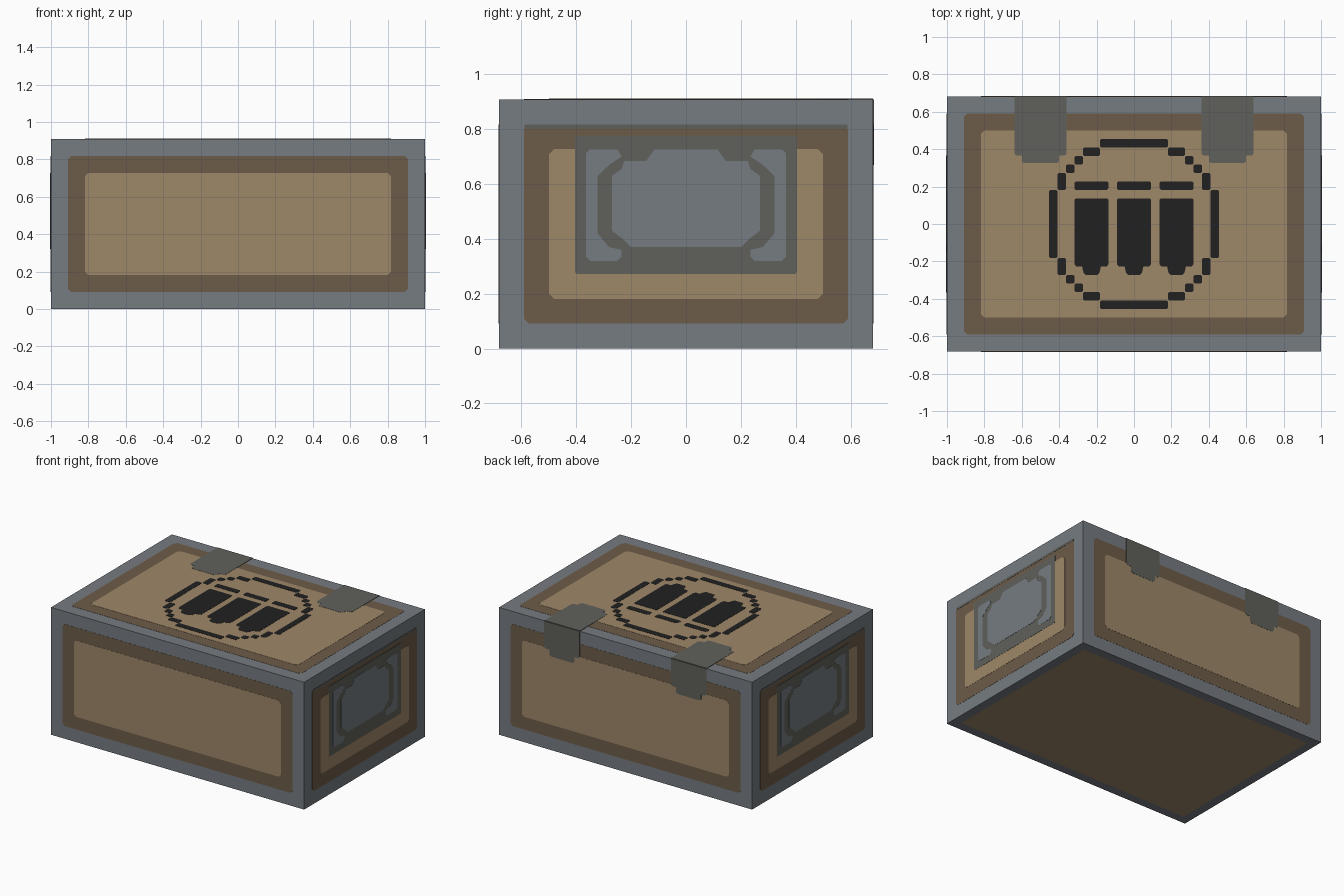
import bpy, bmesh
from mathutils import Vector

if "Cube" in bpy.data.objects:
    bpy.data.objects.remove(bpy.data.objects["Cube"])

W, D, H = 1.0, 15 / 22, 10 / 11      # half width, half depth, height
B = 1 / 11                           # width of one frame band
U = 1 / 22                           # stencil cell
STEP = 0.0012                        # paint layer thickness


def material(name, r, g, b):
    lin = lambda c: (c / 255 / 12.92) if c < 11 else ((c / 255 + 0.055) / 1.055) ** 2.4
    m = bpy.data.materials.new(name)
    m.diffuse_color = (lin(r), lin(g), lin(b), 1)
    m.use_nodes = True
    m.node_tree.nodes["Principled BSDF"].inputs["Base Color"].default_value = m.diffuse_color
    return m


STEEL = material("steel grey", 118, 124, 130)
BROWN = material("dark brown", 109, 92, 72)
TAN = material("tan", 158, 135, 104)
OLIVE = material("olive grey", 96, 97, 91)
BLACK = material("stencil black", 33, 33, 33)

# Each side maps 2D outline coordinates plus a height above the surface to 3D
SIDES = {
    "front": lambda a, b, h: (a, -D - h, b),
    "back": lambda a, b, h: (a, D + h, b),
    "right": lambda a, b, h: (W + h, a, b),
    "left": lambda a, b, h: (-W - h, a, b),
    "top": lambda a, b, h: (a, b, H + h),
}


def finish(bm, name, mats):
    me = bpy.data.meshes.new(name)
    bm.to_mesh(me)
    bm.free()
    for m in mats:
        me.materials.append(m)
    ob = bpy.data.objects.new(name, me)
    bpy.context.collection.objects.link(ob)


def rect(x0, x1, y0, y1, c=0.018):
    """Rectangle with small chamfered corners."""
    return [(x0 + c, y0), (x1 - c, y0), (x1, y0 + c), (x1, y1 - c),
            (x1 - c, y1), (x0 + c, y1), (x0, y1 - c), (x0, y0 + c)]


def plate(name, side, outlines, level, mat):
    """Thin painted plates standing on one side of the box."""
    bm = bmesh.new()
    for pts in outlines:
        low = [bm.verts.new(SIDES[side](a, b, 0)) for a, b in pts]
        high = [bm.verts.new(SIDES[side](a, b, level * STEP)) for a, b in pts]
        bm.faces.new(low)
        bm.faces.new(high)
        for i in range(len(pts)):
            j = (i + 1) % len(pts)
            bm.faces.new((low[i], low[j], high[j], high[i]))
    bmesh.ops.recalc_face_normals(bm, faces=bm.faces)
    finish(bm, name, [mat])


def mirror(pts):
    return [(-a, b) for a, b in pts]


# Box body with an inset tan underside
bm = bmesh.new()
bmesh.ops.create_cube(bm, size=1)
for v in bm.verts:
    v.co = Vector((v.co.x * 2 * W, v.co.y * 2 * D, (v.co.z + 0.5) * H))
bm.normal_update()
under = [f for f in bm.faces if f.normal.z < -0.9]
bmesh.ops.inset_region(bm, faces=under, thickness=B)
for f in under:
    f.material_index = 1
finish(bm, "box_body", [STEEL, TAN])

# Brown frame and tan panel on every upright side and the lid
for side in SIDES:
    half = D if side in ("left", "right") else W
    lo, hi = (-D, D) if side == "top" else (0, H)
    for name, n, mat in (("frame", 1, BROWN), ("panel", 2, TAN)):
        plate(f"{side}_{name}", side,
              [rect(-half + n * B, half - n * B, lo + n * B, hi - n * B)], n, mat)

# End handles: seam strip, backing plate, grip recess and side brackets
recess = [(0.115, 0.727), (0.145, 0.685), (0.225, 0.685), (0.235, 0.655), (0.27, 0.63),
          (0.27, 0.43), (0.23, 0.40), (0.20, 0.37)]
recess += mirror(recess)[::-1]
bracket = [(0.25, 0.32), (0.35, 0.32), (0.365, 0.335), (0.365, 0.712), (0.35, 0.727),
           (0.25, 0.727), (0.235, 0.70), (0.28, 0.67), (0.322, 0.63), (0.322, 0.42),
           (0.28, 0.37), (0.235, 0.36), (0.235, 0.335)]
for side in ("right", "left"):
    plate(f"{side}_seam_strip", side, [rect(-D + B, D - B, 0.802, H - B, 0.008)], 2, OLIVE)
    plate(f"{side}_handle_plate", side, [rect(-0.405, 0.405, 0.273, 0.775, 0.005)], 3, OLIVE)
    plate(f"{side}_handle_recess", side, [recess], 4, STEEL)
    plate(f"{side}_handle_brackets", side, [bracket, mirror(bracket)], 4, STEEL)


# Two hinges folded over the back edge of the lid
def hinge(edge, step, tip):
    s = 0.012 if edge > step else -0.012
    right = [(0.64, edge), (0.64, step + s), (0.628, step), (0.60, step),
             (0.60, tip + s), (0.588, tip)]
    return right + [(1.0 - a, b) for a, b in right[::-1]]


for side, pts in (("top", hinge(D, 0.365, 0.325)), ("back", hinge(H, 0.715, 0.67))):
    plate(f"{side}_hinge_leaves", side, [pts, mirror(pts)], 3, OLIVE)

# Round stepped stencil border on the lid: (x cells, y cells) of one quadrant
cells = []
for x0, x1, y0, y1 in ((8, 9, 4, 6), (7, 8, 6, 7), (6, 7, 7, 8), (4, 6, 8, 9)):
    for sx in (-1, 1):
        for sy in (-1, 1):
            xs, ys = sorted((sx * x0, sx * x1)), sorted((sy * y0, sy * y1))
            cells.append((*xs, *ys))
cells += [(-4, 4, 9, 10), (-4, 4, -10, -9), (9, 10, -4, 4), (-10, -9, -4, 4)]
plate("lid_stencil_ring", "top",
      [rect(*(v * U for v in c), 0.007) for c in cells], 3, BLACK)

# Three cartridge marks: a base strip and a body with a stepped tip
marks = []
for cx in (-5, 0, 5):
    marks.append(rect((cx - 2) * U, (cx + 2) * U, 4 * U, 5 * U, 0.008))
    half = [(1.85, 3), (2, 2.85), (2, -4.7), (1.8, -5), (1.1, -5), (0.95, -5.7), (0.7, -6)]
    marks.append([((cx + a) * U, b * U) for a, b in half + mirror(half)[::-1]])
plate("lid_stencil_marks", "top", marks, 3, BLACK)
